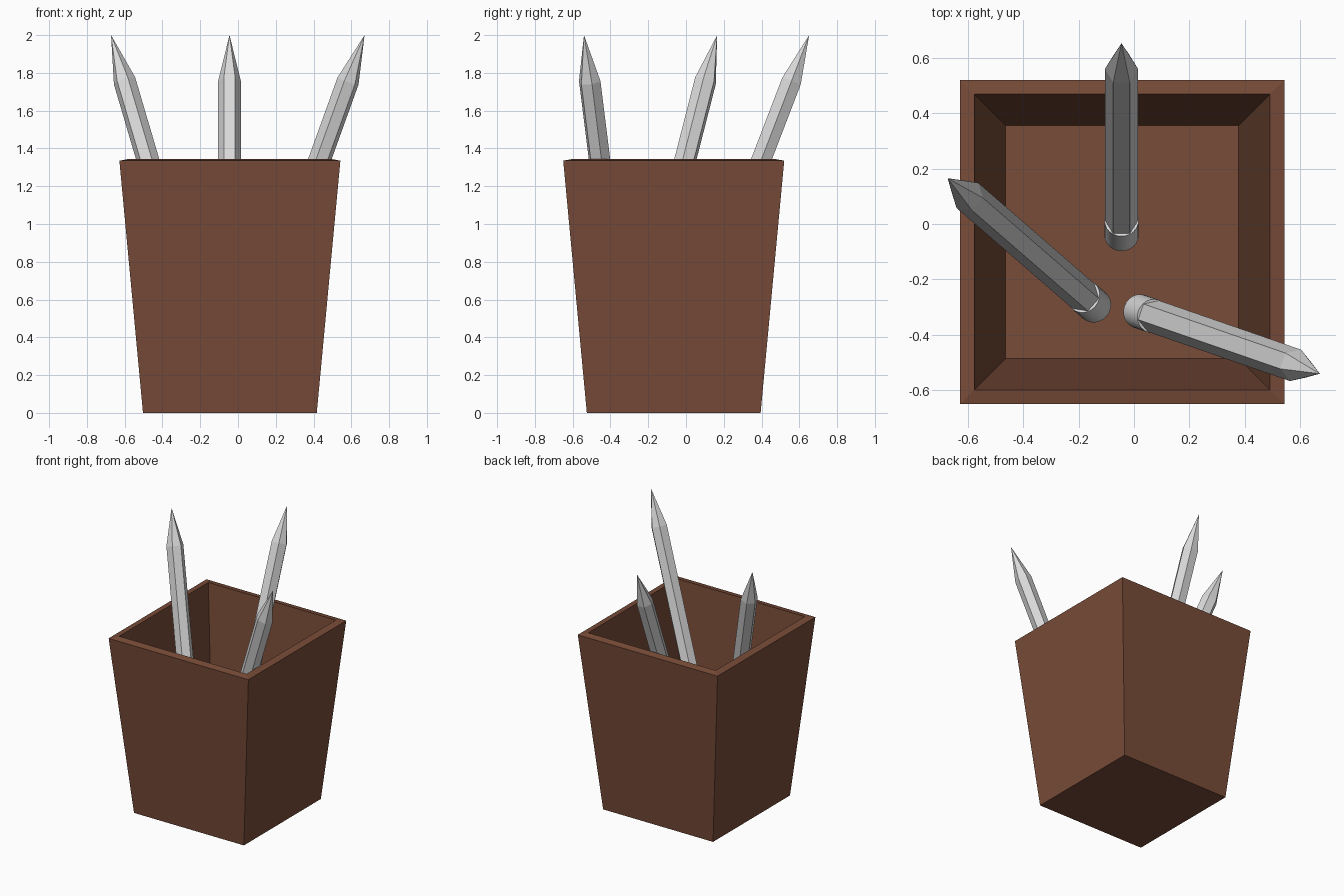
import bpy, bmesh, math
from mathutils import Vector, Matrix

cube = bpy.data.objects.get("Cube")
if cube:
    bpy.data.objects.remove(cube, do_unlink=True)


def make_material(name, rgb):
    mat = bpy.data.materials.new(name)
    mat.use_nodes = True
    mat.diffuse_color = (*rgb, 1)
    mat.node_tree.nodes["Principled BSDF"].inputs["Base Color"].default_value = (*rgb, 1)
    return mat


def loft(name, rings, sides, mat, turn=0.0, matrix=Matrix()):
    """Join regular rings of (radius, height) and close both ends."""
    bm = bmesh.new()
    loops = []
    for radius, height in rings:
        if radius == 0:
            loops.append([bm.verts.new((0, 0, height))])
            continue
        angles = [turn + math.tau * i / sides for i in range(sides)]
        loops.append([bm.verts.new((radius * math.cos(a), radius * math.sin(a), height))
                      for a in angles])
    for low, high in zip(loops, loops[1:]):
        for i in range(sides):
            j = (i + 1) % sides
            if len(high) == 1:
                bm.faces.new((low[i], low[j], high[0]))
            else:
                bm.faces.new((low[i], low[j], high[j], high[i]))
    for end in (loops[0], loops[-1]):
        if len(end) > 1:
            bm.faces.new(end)
    bmesh.ops.recalc_face_normals(bm, faces=bm.faces)
    mesh = bpy.data.meshes.new(name)
    bm.to_mesh(mesh)
    bm.free()
    mesh.materials.append(mat)
    obj = bpy.data.objects.new(name, mesh)
    obj.matrix_world = matrix
    bpy.context.collection.objects.link(obj)
    return obj


brown = make_material("brown wood", (0.19, 0.072, 0.04))
grey = make_material("light grey", (0.7, 0.7, 0.7))

# Tapered square cup: outer wall, sloping rim, inner wall, floor
half_widths = [(0.46, 0), (0.585, 1.335), (0.533, 1.345), (0.42, 0.047)]
loft("cup", [(w * math.sqrt(2), z) for w, z in half_widths], 4, brown,
     math.pi / 4, Matrix.Translation((-0.043, -0.065, 0)))

# Leaning six-sided pencils, each with a round eraser at the lower end
LENGTH, RADIUS, ERASER, POINT = 1.93, 0.06, 0.15, 0.26
pencils = {
    "back": ((-0.045, 0.652), (-0.045, -0.04)),
    "right": ((-0.672, 0.165), (-0.142, -0.295)),
    "left": ((0.67, -0.54), (0.02, -0.315)),
}
for side, (tip_xy, end_xy) in pencils.items():
    lean = Vector(tip_xy) - Vector(end_xy)
    rise = math.sqrt(LENGTH ** 2 - lean.length_squared)
    axis = Vector((*lean, rise)).normalized()
    across = Vector((0, 0, 1)).cross(axis).normalized()
    frame = Matrix((across, axis.cross(across), axis)).transposed().to_4x4()
    frame.translation = (*end_xy, 2 - rise)
    loft(side + "_pencil",
         [(RADIUS, ERASER), (RADIUS, LENGTH - POINT), (0, LENGTH)], 6, grey, 0, frame)
    eraser = loft(side + "_eraser", [(0.062, 0), (0.062, ERASER)], 24, grey, 0, frame)

    # Smooth round side, sharp ends
    bpy.ops.object.select_all(action="DESELECT")
    eraser.select_set(True)
    bpy.context.view_layer.objects.active = eraser
    bpy.ops.object.shade_smooth_by_angle(angle=math.radians(30))
